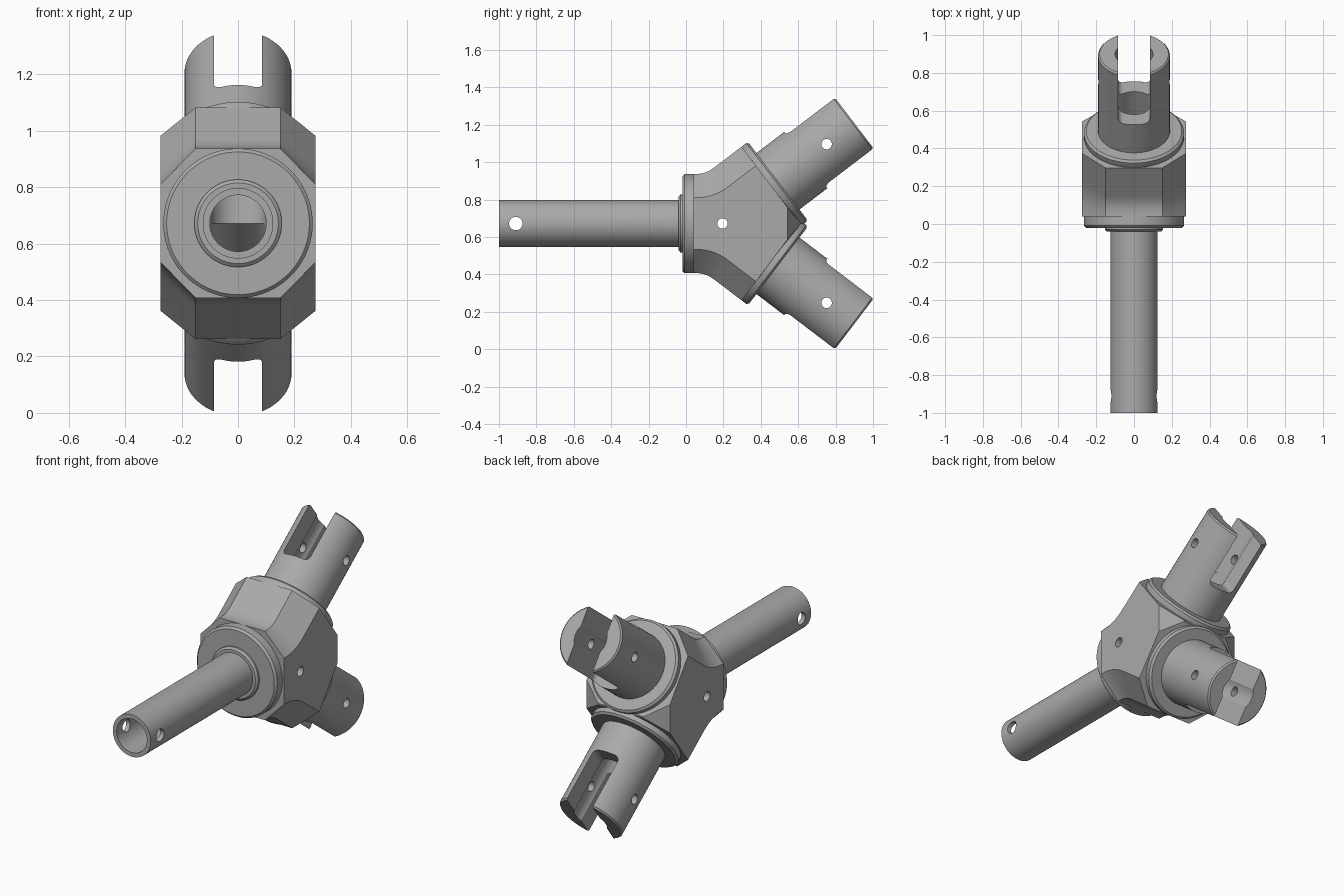
import bpy, bmesh
from math import radians, sin, cos, tan, pi
from mathutils import Matrix, Vector

cube = bpy.data.objects.get("Cube")
if cube:
    bpy.data.objects.remove(cube)

steel = bpy.data.materials.new("grey_steel")
steel.use_nodes = True
GREY = (0.4, 0.4, 0.4, 1)
steel.diffuse_color = GREY
steel.node_tree.nodes["Principled BSDF"].inputs["Base Color"].default_value = GREY

PIVOT = Vector((0, 0.195, 0.672))
ANGLE = radians(37.3)


def frame(a):
    """Local z runs from the pivot along an axis tilted by a; local x stays world x."""
    return Matrix.Translation(PIVOT) @ Matrix.Rotation(a - pi / 2, 4, 'X')


FRONT = frame(pi)
ARMS = {"upper": frame(ANGLE), "lower": frame(-ANGLE)}
SIDEWAYS = Matrix.Rotation(pi / 2, 4, 'Y')


def loft(name, rings, matrix=Matrix()):
    """Closed solid through matching rings of points."""
    bm = bmesh.new()
    loops = [[bm.verts.new(matrix @ Vector(p)) for p in ring] for ring in rings]
    n = len(loops[0])
    for a, b in zip(loops, loops[1:]):
        for i in range(n):
            j = (i + 1) % n
            bm.faces.new((a[i], a[j], b[j], b[i]))
    bm.faces.new(loops[0])
    bm.faces.new(loops[-1])
    bmesh.ops.recalc_face_normals(bm, faces=bm.faces)
    mesh = bpy.data.meshes.new(name)
    bm.to_mesh(mesh)
    bm.free()
    mesh.materials.append(steel)
    obj = bpy.data.objects.new(name, mesh)
    bpy.context.collection.objects.link(obj)
    return obj


def turned(name, profile, matrix, sides=64):
    """Round solid from (radius, distance) pairs."""
    turn = [2 * pi * (i + 0.5) / sides for i in range(sides)]
    return loft(name, [[(r * cos(t), r * sin(t), d) for t in turn] for r, d in profile], matrix)


def combine(obj, tools, operation):
    for tool in tools:
        tool.hide_render = True
        mod = obj.modifiers.new("combine", 'BOOLEAN')
        mod.operation, mod.solver, mod.object = operation, 'EXACT', tool
        bpy.context.view_layer.update()
        result = bpy.data.meshes.new_from_object(
            obj.evaluated_get(bpy.context.evaluated_depsgraph_get()))
        obj.modifiers.clear()
        obj.data = result


def cross_hole(radius, matrix, distance):
    m = matrix @ Matrix.Translation((0, 0, distance)) @ SIDEWAYS
    return turned("hole_cutter", [(radius, -0.5), (radius, 0.5)], m, 32)


# Hub block: two outlines, the narrower one on the side faces
FILLET, HALF = 0.15, 0.265


def outline(x, inset, back_y, back_z):
    cy = PIVOT.y - (HALF + FILLET) * tan(ANGLE / 2)
    r = FILLET + inset
    half = [(0.04, HALF - inset)]
    for i in range(9):
        t = ANGLE * i / 8
        half.append((cy + r * sin(t), HALF + FILLET - r * cos(t)))
    lat, dist = HALF - inset, 0.33
    half.append((PIVOT.y + dist * cos(ANGLE) - lat * sin(ANGLE),
                 dist * sin(ANGLE) + lat * cos(ANGLE)))
    half.append((back_y, back_z))
    full = half + [(y, -z) for y, z in reversed(half)]
    return [(x, y, PIVOT.z + z) for y, z in full]


side, flat = (0.127, 0.543, 0.085), (0, 0.612, 0.004)
hub = loft("hub", [outline(-0.275, *side), outline(-0.15, *flat),
                   outline(0.15, *flat), outline(0.275, *side)])

# Round flanges on the three hub faces
flanges = [turned("flange", [(0.257, 0.31), (HALF, 0.335), (HALF, 0.362), (0.253, 0.373)], m)
           for m in ARMS.values()]
flanges.append(turned("front_flange", [(HALF, 0.15), (HALF, 0.203), (0.253, 0.215)], FRONT))
flanges.append(turned("front_collar", [(0.155, 0.2), (0.155, 0.225), (0.143, 0.235)], FRONT))
combine(hub, flanges, 'UNION')

# Bores meeting at the pivot
bores = [turned("bore_cutter", [(0.1, 0), (0.1, 1.4)], m) for m in (FRONT, *ARMS.values())]
pivot_hole = cross_hole(0.028, FRONT, 0)
combine(hub, bores + [pivot_hole], 'DIFFERENCE')
parts, cutters = [hub], flanges + bores + [pivot_hole]

# Front tube with its pin hole
tube = turned("front_tube", [(0.125, 0.22), (0.125, 1.195)], FRONT)
pin = cross_hole(0.036, FRONT, 1.105)
combine(tube, [bores[0], pin], 'DIFFERENCE')
parts.append(tube)
cutters.append(pin)

# Forked arms, slotted with rounded slot corners
W, BOTTOM, R = 0.085, 0.56, 0.03
corner = [(W - R + R * sin(t), BOTTOM + R - R * cos(t))
          for t in (radians(15 * i) for i in range(7))]
slot = corner + [(W, 1.2), (-W, 1.2)] + [(-x, z) for x, z in reversed(corner)]
for (label, m), bore in zip(ARMS.items(), bores[1:]):
    arm = turned(label + "_arm", [(0.19, 0.36), (0.19, 0.877), (0.182, 0.886)], m)
    gap = loft("slot_cutter", [[(x, y, z) for x, z in slot] for y in (-0.3, 0.3)], m)
    pin = cross_hole(0.028, m, 0.7)
    combine(arm, [bore, gap, pin], 'DIFFERENCE')
    parts.append(arm)
    cutters += [gap, pin]

for tool in cutters:
    bpy.data.objects.remove(tool)

# Smooth round surfaces, crisp edges
bpy.ops.object.select_all(action='DESELECT')
for obj in parts:
    obj.select_set(True)
bpy.context.view_layer.objects.active = hub
bpy.ops.object.shade_smooth_by_angle(angle=radians(25))
